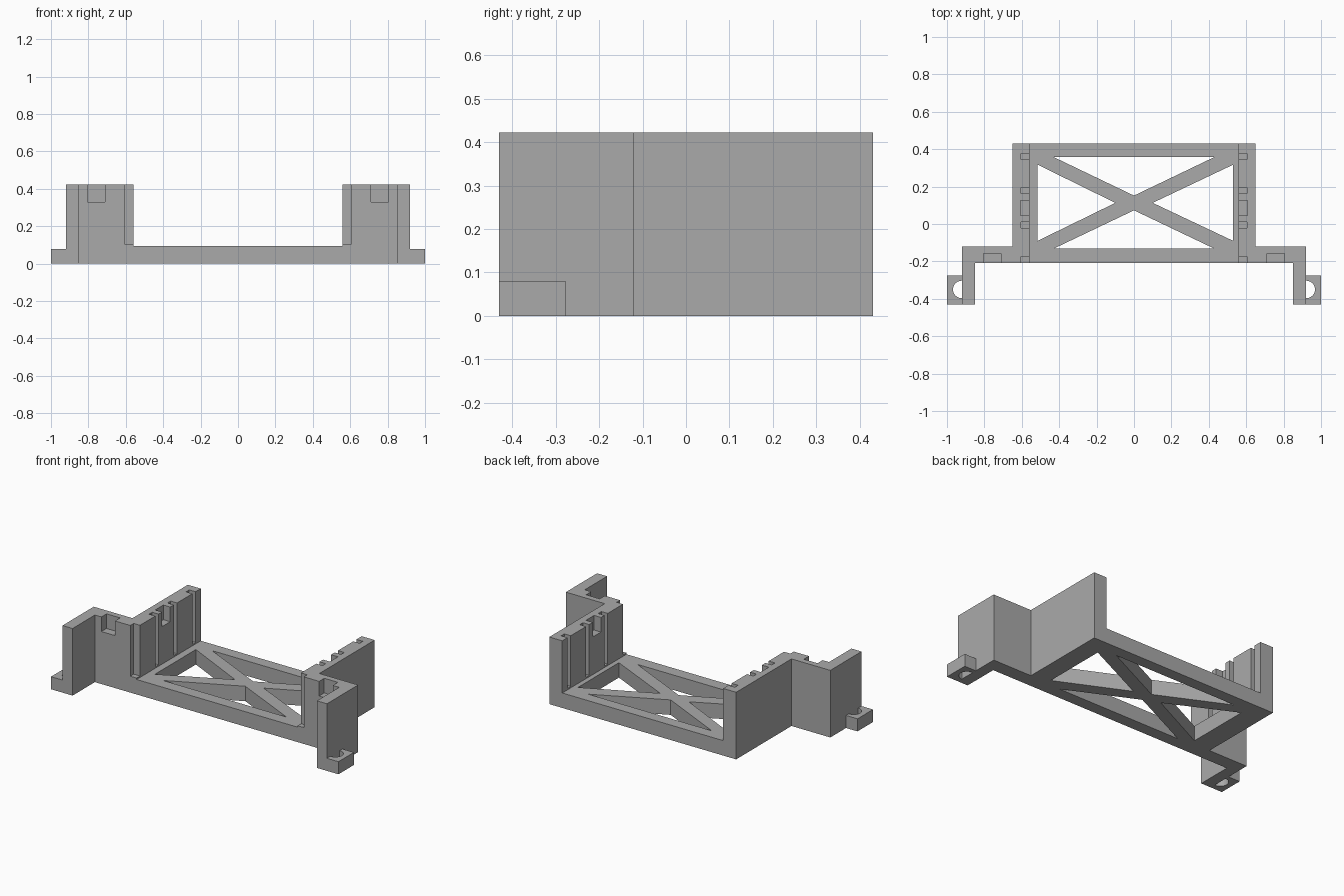
import bpy, bmesh, math

if "Cube" in bpy.data.objects:
    bpy.data.objects.remove(bpy.data.objects["Cube"], do_unlink=True)

grey = bpy.data.materials.new("plain grey")
grey.use_nodes = True
color = (0.4, 0.4, 0.4, 1)
grey.diffuse_color = color
grey.node_tree.nodes["Principled BSDF"].inputs["Base Color"].default_value = color

TOP, BASE, TAB = 0.422, 0.094, 0.079
FRONT, BACK = -0.208, 0.43


def prism(name, outline, z0, z1, side=1):
    """Extrude a plan outline upwards; side -1 mirrors it across x."""
    bm = bmesh.new()
    face = bm.faces.new([bm.verts.new((x * side, y, z0)) for x, y in outline])
    out = bmesh.ops.extrude_face_region(bm, geom=[face])
    tops = [v for v in out["geom"] if isinstance(v, bmesh.types.BMVert)]
    bmesh.ops.translate(bm, verts=tops, vec=(0, 0, z1 - z0))
    bmesh.ops.recalc_face_normals(bm, faces=bm.faces)
    mesh = bpy.data.meshes.new(name)
    bm.to_mesh(mesh)
    bm.free()
    mesh.materials.append(grey)
    obj = bpy.data.objects.new(name, mesh)
    bpy.context.collection.objects.link(obj)
    return obj


def rect(x0, x1, y0, y1):
    return [(x0, y0), (x1, y0), (x1, y1), (x0, y1)]


def combine(body, tool, operation):
    """Apply a boolean and remove its tool."""
    tool.hide_render = True
    mod = body.modifiers.new(operation.lower(), "BOOLEAN")
    mod.operation, mod.solver, mod.object = operation, "EXACT", tool
    bpy.context.view_layer.objects.active = body
    bpy.ops.object.modifier_apply(modifier=mod.name)
    bpy.data.objects.remove(tool, do_unlink=True)


# Base frame with four triangular openings leaving a cross brace
body = prism("bracket_frame", rect(-0.65, 0.65, FRONT, BACK), 0, BASE)
openings = [
    [(-0.43, 0.358), (0.43, 0.358), (0, 0.152)],
    [(-0.43, -0.132), (0.43, -0.132), (0, 0.073)],
    [(-0.515, 0.317), (-0.515, -0.09), (-0.1, 0.113)],
    [(0.53, 0.317), (0.53, -0.09), (0.1, 0.113)],
]
for tri in openings:
    combine(body, prism("opening", tri, -0.1, 0.2), "DIFFERENCE")

# Side wall, front wing and forward leg in one outline
wall = [(0.56, BACK), (0.65, BACK), (0.65, -0.12), (0.92, -0.12),
        (0.92, -0.43), (0.85, -0.43), (0.85, FRONT), (0.56, FRONT)]
# Mounting tab with a half-round screw hole against the leg
arc = [(0.92 + 0.048 * math.cos(a), -0.35 + 0.047 * math.sin(a))
       for a in (math.pi * (i / 16 - 0.5) for i in range(17))]
tab = [(0.92, -0.43), (1, -0.43), (1, -0.276), (0.92, -0.276)] + arc[::-1]

for side in (1, -1):
    combine(body, prism("side_wall", wall, 0, TOP, side), "UNION")
    combine(body, prism("mounting_tab", tab, 0, TAB, side), "UNION")
    # Evenly spaced card slots, the first one open at the front
    for i in range(4):
        y = -0.19 + 0.184 * i
        y0 = -0.3 if i == 0 else y - 0.016
        slot = rect(0.5, 0.604, y0, y + 0.016)
        combine(body, prism("slot", slot, 0.103, 0.6, side), "DIFFERENCE")
    # Pockets in the upper edge of the wall and the wing
    for pocket in (rect(0.5, 0.608, 0.045, 0.126), rect(0.71, 0.805, -0.3, -0.157)):
        combine(body, prism("pocket", pocket, 0.33, 0.6, side), "DIFFERENCE")
